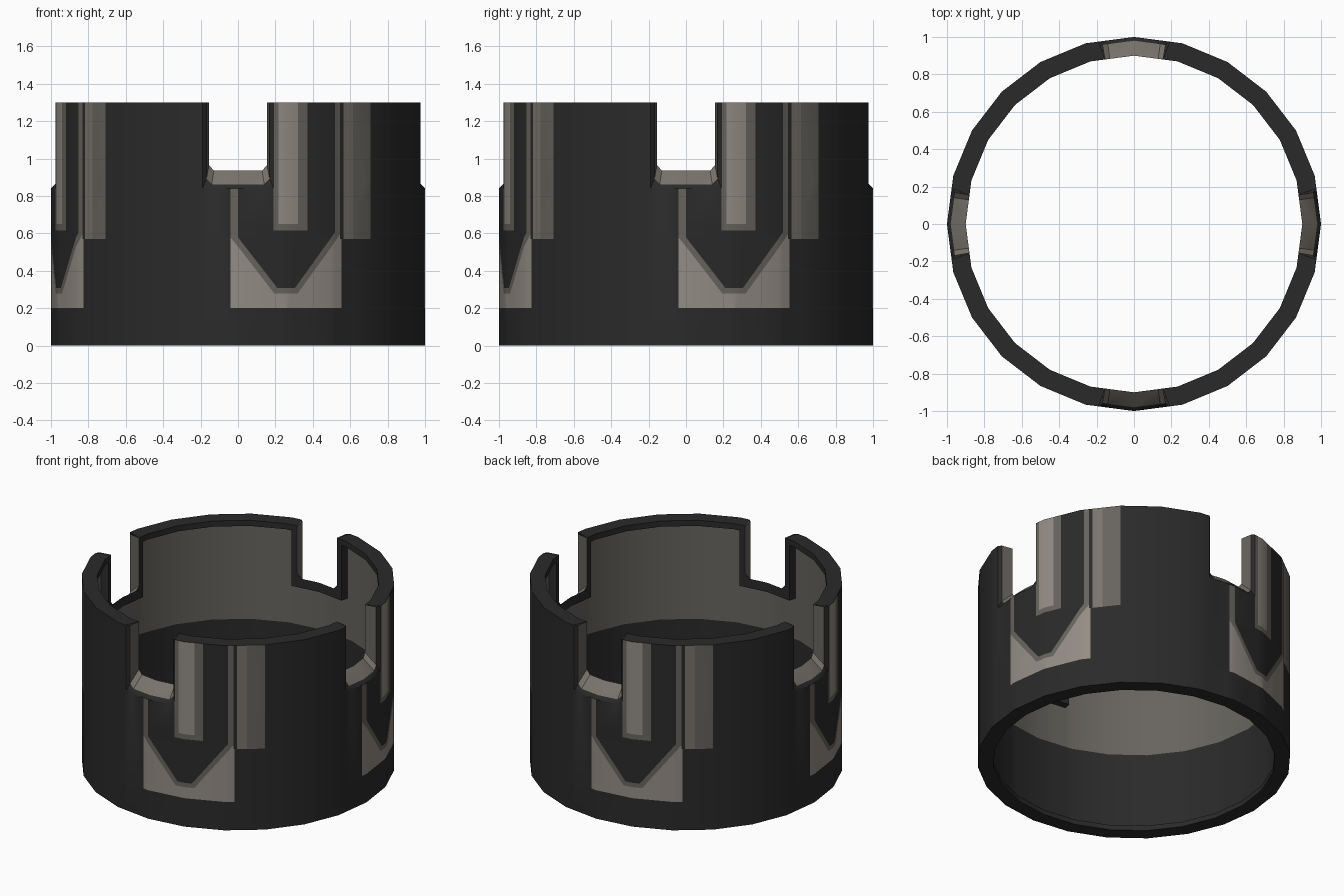
import bpy, bmesh, math
from mathutils import Vector, Matrix

if "Cube" in bpy.data.objects:
    bpy.data.objects.remove(bpy.data.objects["Cube"])

def material(name, rgb):
    m = bpy.data.materials.new(name)
    m.diffuse_color = (*rgb, 1)
    m.use_nodes = True
    m.node_tree.nodes["Principled BSDF"].inputs["Base Color"].default_value = m.diffuse_color
    return m

MATS = [material("charcoal", (0.023, 0.023, 0.023)),
        material("mid_grey", (0.135, 0.127, 0.112)),
        material("light_stone", (0.29, 0.262, 0.232)),
        material("warm_grey", (0.19, 0.173, 0.15))]
DARK, MID, LIGHT, WARM, OUTER = 0, 1, 2, 3, 9

N, F, S = 10, 12.5, 8.3     # notch half angle, end of its inner flange, corner start
R = .95                     # recessed inner wall

def point(u, r, z):
    """Point on a 24-sided ring; u is degrees from the front towards +x."""
    if abs(u) == N and r == 1:
        u *= 1.1            # chamfered outer edge of the notch
    r *= math.cos(math.radians(7.5)) / math.cos(math.radians(u % 15 - 7.5))
    a = math.radians(u)
    return Vector((r * math.sin(a), -r * math.cos(a), z))

def angle(p):
    return math.degrees(math.atan2(p.x, -p.y))

TANGENT = Vector((math.cos(math.radians(15)), math.sin(math.radians(15)), 0))

# Wall cross-sections (radius, height): plain wall, flanged wall, notch
LOWER = [(R, .87), (R, .583), (R, .035), (.9, .035), (.9, 0)]
LOWER_COL = [MID, DARK, DARK, DARK, DARK]
FULL = [(1, 0), (1, .84), (1, 1.3), (.9, 1.3), (.9, 1.26), (R, 1.26)] + LOWER
FLANGE = [(1, 0), (1, .84), (1, 1.3), (.9, 1.3), (.9, 1.26), (.9, .87)] + LOWER
FULL_COL = [OUTER, OUTER, DARK, DARK, DARK, MID] + LOWER_COL
FLANGE_COL = [OUTER, OUTER, DARK, DARK, DARK, DARK] + LOWER_COL
NOTCH_COL = [OUTER, DARK, WARM, DARK, DARK, DARK] + LOWER_COL

def notch(u):
    h = .03 if abs(u) == N else 0       # rounded bottom corners
    return [(1, 0), (1, .84), (.98, .862 + h), (.9, .935 + h), (.9, .9), (.9, .87)] + LOWER

bm = bmesh.new()

def add_face(pts, mat):
    f = bm.faces.new([bm.verts.new(p) for p in pts])
    f.material_index = mat

# One quarter of the ring
columns = [-15, -F, -N, -S, 0, S, N, F, 15, 30, 45, 60, 75]
for a, b in zip(columns, columns[1:]):
    if -N <= a and b <= N:
        pa, pb, cols = notch(a), notch(b), NOTCH_COL
    elif -F <= a and b <= F:
        pa, pb, cols = FLANGE, FLANGE, FLANGE_COL
    else:
        pa, pb, cols = FULL, FULL, FULL_COL
    n = len(pa)
    for i, c in enumerate(cols):
        j = (i + 1) % n
        add_face([point(a, *pa[i]), point(b, *pb[i]), point(b, *pb[j]), point(a, *pa[j])], c)
# Side walls of the notch with their outer chamfer, and flange edges inside
for s in (-1, 1):
    u, p = s * N, notch(N)
    add_face([point(u, *q) for q in (p[2], p[3], (.9, 1.26), (.9, 1.3), (.98, 1.3))], MID)
    add_face([point(u, *q) for q in (p[1], p[2], (.98, 1.3), (1, 1.3))], DARK)
    add_face([point(s * F, *q) for q in ((.9, 1.26), (R, 1.26), (R, .87), (.9, .87))], DARK)
bmesh.ops.remove_doubles(bm, verts=bm.verts[:], dist=1e-4)

def cut(co, no, limited):
    """Slice the outer faces so the colour borders become edges."""
    faces = [f for f in bm.faces if f.material_index == OUTER and
             (not limited or -2.3 < angle(f.calc_center_median()) < 45)]
    edges = {e for f in faces for e in f.edges}
    verts = {v for f in faces for v in f.verts}
    bmesh.ops.bisect_plane(bm, geom=list(verts) + list(edges) + faces,
                           dist=1e-5, plane_co=co, plane_no=no)

# Vertical, level and slanted colour borders
for u in (-2.3, 18.8, 22, 31.3, 33.3, 33.8, 34.6, 38.3):
    a = math.radians(u)
    cut((0, 0, 0), Vector((math.cos(a), math.sin(a), 0)), False)
for z in (.2, .278, .308, .57, .615, .65):
    cut((0, 0, z), (0, 0, 1), True)
for side in (-1, 1):
    for z in (.195, .245):
        cut((0, 0, z), Vector((0, 0, 1)) - 1.29 * side * TANGENT, True)

def paint(p):
    u, z = angle(p), p.z
    line = .245 + 1.29 * abs(p.dot(TANGENT))
    if N < u < 22 and z > .615:                     # centre stripe
        return LIGHT if F < u < 18.8 and z > .65 else MID
    if 34.6 < u < 45 and z > .57:                   # side stripe
        return WARM if u < 38.3 else MID
    if -2.3 < u < 33.8 and z > .2:                  # panel with dark tongue
        if 0 < u < 31.3 and z > max(line, .308):
            return DARK
        if z > .57 and u > 33.3:
            return DARK
        return MID if z > max(line - .05, .278) else LIGHT
    return DARK

for f in bm.faces:
    if f.material_index == OUTER:
        f.material_index = paint(f.calc_center_median())

# Repeat the quarter around the axis and weld
quarter = bm.verts[:] + bm.edges[:] + bm.faces[:]
for k in (1, 2, 3):
    new = bmesh.ops.duplicate(bm, geom=quarter)["geom"]
    bmesh.ops.rotate(bm, cent=(0, 0, 0), matrix=Matrix.Rotation(k * math.pi / 2, 3, 'Z'),
                     verts=[g for g in new if isinstance(g, bmesh.types.BMVert)])
bmesh.ops.remove_doubles(bm, verts=bm.verts[:], dist=1e-4)
bmesh.ops.recalc_face_normals(bm, faces=bm.faces[:])

mesh = bpy.data.meshes.new("notched_ring")
for m in MATS:
    mesh.materials.append(m)
bm.to_mesh(mesh)
bm.free()
ring = bpy.data.objects.new("notched_ring", mesh)
bpy.context.collection.objects.link(ring)
bpy.context.view_layer.objects.active = ring
ring.select_set(True)
bpy.ops.object.shade_smooth_by_angle(angle=math.radians(30))
